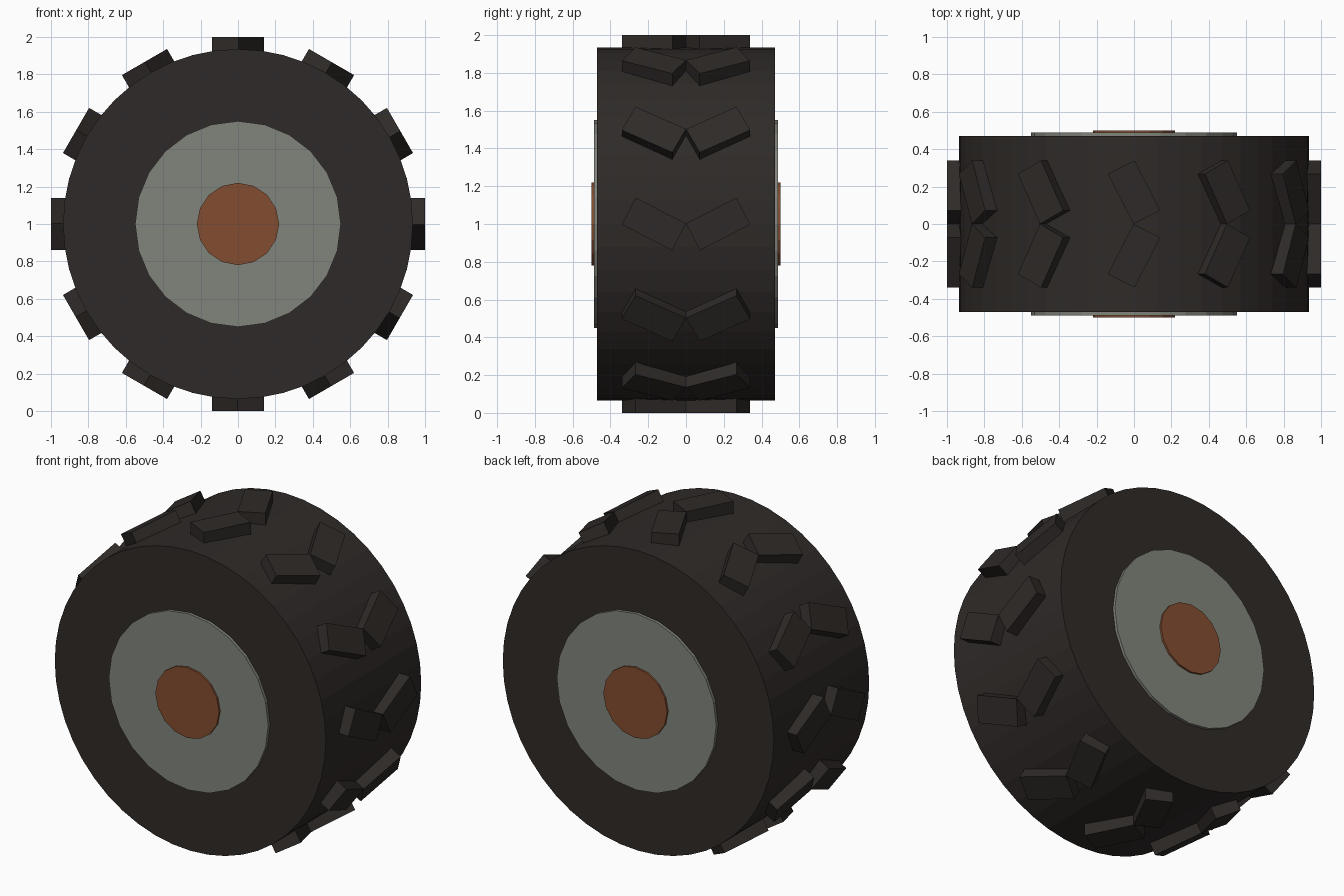
import bpy, bmesh
from math import pi, radians
from mathutils import Matrix

if "Cube" in bpy.data.objects:
    bpy.data.objects.remove(bpy.data.objects["Cube"])

AXLE = Matrix.Translation((0, 0, 1))


def material(name, rgb):
    m = bpy.data.materials.new(name)
    m.diffuse_color = (*rgb, 1)
    m.use_nodes = True
    m.node_tree.nodes["Principled BSDF"].inputs["Base Color"].default_value = m.diffuse_color
    return m


def finish(name, bm, mat):
    me = bpy.data.meshes.new(name)
    bm.to_mesh(me)
    bm.free()
    me.materials.append(mat)
    ob = bpy.data.objects.new(name, me)
    bpy.context.collection.objects.link(ob)
    return ob


def disc(name, radius, width, sides, mat):
    """Cylinder lying along y, centred on the axle."""
    bm = bmesh.new()
    bmesh.ops.create_cone(bm, cap_ends=True, segments=sides, radius1=radius,
                          radius2=radius, depth=width,
                          matrix=AXLE @ Matrix.Rotation(pi / 2, 4, 'X'))
    return finish(name, bm, mat)


rubber = material("rubber", (0.028, 0.023, 0.021))
steel = material("steel", (0.22, 0.23, 0.20))
rust = material("rust", (0.23, 0.075, 0.03))

# Tyre, rim and hub
disc("tyre", 0.935, 0.94, 48, rubber)
disc("rim", 0.55, 0.976, 24, steel)
disc("hub_cap", 0.22, 1.0, 16, rust)

# Chevron tread: two mirrored slanted blocks at each of twelve stations
bm = bmesh.new()
for i in range(12):
    spin = Matrix.Rotation(i * pi / 6, 4, 'Y')
    for side in (-1, 1):
        place = Matrix.Translation((0.935, side * 0.17, 0))
        slant = Matrix.Rotation(side * radians(27), 4, 'X')
        size = Matrix.Diagonal((0.13, 0.30, 0.16, 1))
        bmesh.ops.create_cube(bm, size=1, matrix=AXLE @ spin @ place @ slant @ size)
finish("tread_blocks", bm, rubber)
